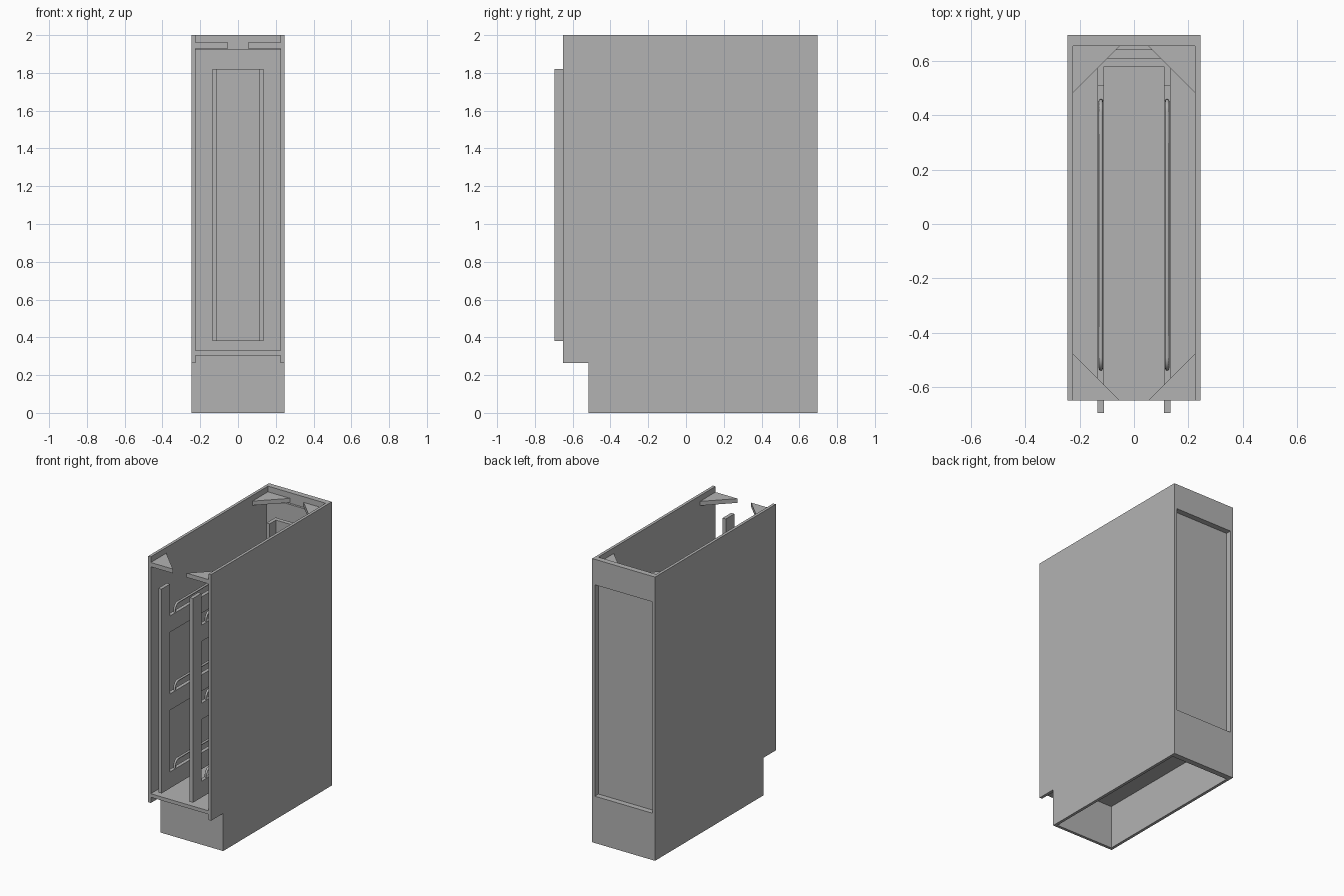
import bpy, bmesh, math
from mathutils import Vector

cube = bpy.data.objects.get("Cube")
if cube:
    bpy.data.objects.remove(cube, do_unlink=True)

grey = bpy.data.materials.new("plain grey")
grey.use_nodes = True
COLOUR = (0.45, 0.45, 0.45, 1)
grey.diffuse_color = COLOUR
grey.node_tree.nodes["Principled BSDF"].inputs["Base Color"].default_value = COLOUR


def prism(name, profile, direction):
    """Extrude a flat 3D polygon along a direction vector."""
    bm = bmesh.new()
    face = bm.faces.new([bm.verts.new(p) for p in profile])
    new = bmesh.ops.extrude_face_region(bm, geom=[face])["geom"]
    verts = [v for v in new if isinstance(v, bmesh.types.BMVert)]
    bmesh.ops.translate(bm, verts=verts, vec=Vector(direction))
    bmesh.ops.recalc_face_normals(bm, faces=bm.faces)
    mesh = bpy.data.meshes.new(name)
    bm.to_mesh(mesh)
    bm.free()
    mesh.materials.append(grey)
    obj = bpy.data.objects.new(name, mesh)
    bpy.context.collection.objects.link(obj)
    return obj


def box(name, x, y, z):
    base = [(x[0], y[0], z[0]), (x[1], y[0], z[0]), (x[1], y[1], z[0]), (x[0], y[1], z[0])]
    return prism(name, base, (0, 0, z[1] - z[0]))


def rail(name, x, y0, y1, z0, height, radius):
    """Round rod with both ends bent down in a smooth arc."""
    bend = 0.04
    top = z0 + height
    path = [(x, y0, z0)]
    for centre, start in ((y0 + bend, math.pi), (y1 - bend, math.pi / 2)):
        for i in range(7):
            a = start - i * math.pi / 12
            path.append((x, centre + bend * math.cos(a), top - bend + bend * math.sin(a)))
    path.append((x, y1, z0))
    curve = bpy.data.curves.new(name, "CURVE")
    curve.dimensions = "3D"
    curve.bevel_depth = radius
    curve.bevel_resolution = 2
    curve.use_fill_caps = True
    spline = curve.splines.new("POLY")
    spline.points.add(len(path) - 1)
    for point, co in zip(spline.points, path):
        point.co = (*co, 1)
    spline.use_smooth = True
    curve.materials.append(grey)
    obj = bpy.data.objects.new(name, curve)
    bpy.context.collection.objects.link(obj)


# Cabinet dimensions
OUT, IN = 0.245, 0.225
FRONT, BACK, BACK_IN = -0.65, 0.695, 0.655
FLOOR = 0.33

# Side panels with a toe notch
notched = [(-0.515, 0), (BACK, 0), (BACK, 2), (FRONT, 2), (FRONT, 0.265), (-0.515, 0.265)]
for side, s in (("left", 1), ("right", -1)):
    prism(side + "_side_panel", [(s * IN, y, z) for y, z in notched], (s * (OUT - IN), 0, 0))

# Floor, toe kick, back rails and recessed back panel
box("cabinet_floor", (-IN, IN), (FRONT, BACK_IN), (0.305, FLOOR))
box("toe_kick", (-IN, IN), (-0.515, -0.495), (0, 0.305))
box("lower_back_rail", (-IN, IN), (BACK_IN, BACK), (0, FLOOR))
box("upper_back_rail", (-IN, IN), (BACK_IN, BACK), (1.82, 2))
box("back_panel", (-IN, IN), (0.64, BACK_IN), (FLOOR, 1.925))

# Triangular corner braces near the top
LEG = 0.172
for side, s in (("left", 1), ("right", -1)):
    for end, y, d in (("front", FRONT, 1), ("back", BACK_IN, -1)):
        corner = [(s * IN, y, 1.93), (s * (IN - LEG), y, 1.93), (s * IN, y + d * LEG, 1.93)]
        prism(f"{end}_{side}_brace", corner, (0, 0, 0.03))

# Pull-out rack: back plate, posts, side bars and bent rails
LOW, HIGH = 0.38, 1.82
box("rack_back_plate", (-0.11, 0.11), (0.58, 0.61), (LOW, HIGH))
for side, s in (("left", 1), ("right", -1)):
    across = (0.11, 0.135) if s > 0 else (-0.135, -0.11)
    box(side + "_front_post", across, (-0.695, -0.60), (LOW, HIGH))
    box(side + "_rear_post", across, (0.51, 0.61), (LOW, HIGH))
    for level, z in (("low", LOW), ("middle", 0.93), ("high", 1.48)):
        box(f"{side}_{level}_bar", across, (-0.60, 0.51), (z, z + 0.115))
        rail(f"{side}_{level}_rail", s * 0.122, -0.532, 0.452, z + 0.11, 0.06, 0.008)
